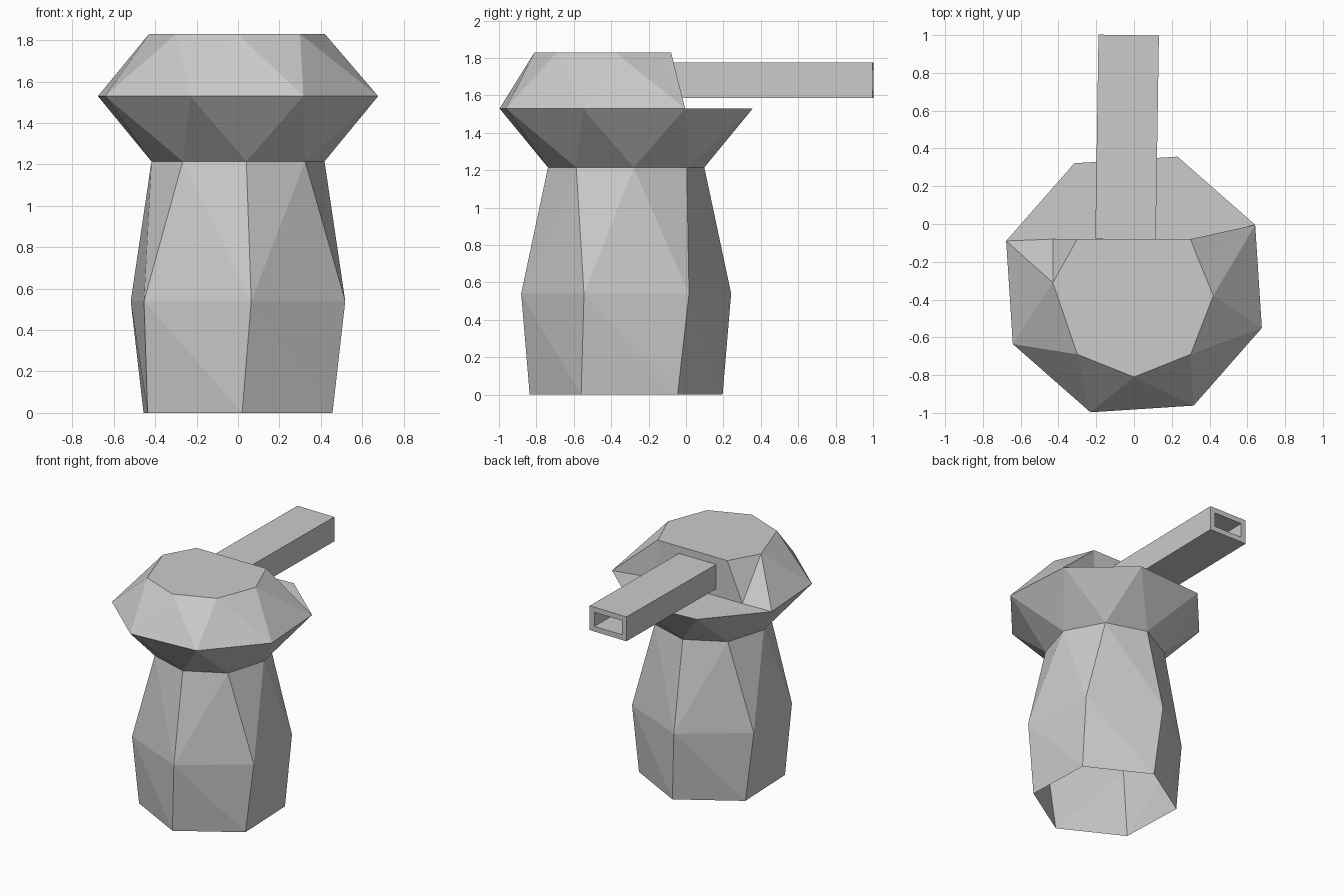
import bpy, bmesh, math
from mathutils import Vector, Matrix

cube = bpy.data.objects.get("Cube")
if cube:
    bpy.data.objects.remove(cube, do_unlink=True)

grey = bpy.data.materials.new("plain_grey")
grey.use_nodes = True
grey.diffuse_color = (0.6, 0.6, 0.6, 1)
grey.node_tree.nodes["Principled BSDF"].inputs["Base Color"].default_value = (0.6, 0.6, 0.6, 1)

CENTRE_Y = -0.32
TOP, DECK, BACK = 1.83, 1.53, -0.08


def ring(bm, sides, radius, phase, z):
    """Regular polygon of vertices, starting near the front."""
    verts = []
    for i in range(sides):
        a = math.radians(phase + 360 * i / sides)
        verts.append(bm.verts.new((radius * math.cos(a), CENTRE_Y + radius * math.sin(a), z)))
    return verts


def stitch(bm, low, high, closed=True):
    """Join two rows of vertices with triangles along the shortest diagonals."""
    if closed:
        low, high = low + low[:1], high + high[:1]
    i = j = 0
    while i < len(low) - 1 or j < len(high) - 1:
        go_low = math.inf if i == len(low) - 1 else (low[i + 1].co - high[j].co).length
        go_high = math.inf if j == len(high) - 1 else (high[j + 1].co - low[i].co).length
        if go_low < go_high:
            bm.faces.new((low[i], low[i + 1], high[j]))
            i += 1
        else:
            bm.faces.new((low[i], high[j + 1], high[j]))
            j += 1


def finish(bm, name):
    bmesh.ops.recalc_face_normals(bm, faces=bm.faces)
    mesh = bpy.data.meshes.new(name)
    bm.to_mesh(mesh)
    bm.free()
    mesh.materials.append(grey)
    obj = bpy.data.objects.new(name, mesh)
    bpy.context.collection.objects.link(obj)
    return obj


# Body: open-bottomed hexagonal base tapering to an octagonal neck
bm = bmesh.new()
base = ring(bm, 6, 0.516, -87.8, 0)
waist = ring(bm, 6, 0.565, -83.5, 0.54)
neck = ring(bm, 8, 0.42, -84.5, 1.215)
stitch(bm, base, waist)
stitch(bm, waist, neck)
finish(bm, "body")

# Head: flared underside, cut crown and open deck at the back
bm = bmesh.new()
collar = ring(bm, 8, 0.42, -84.5, 1.215)
rim = ring(bm, 8, 0.715, -63.8, DECK)
stitch(bm, collar, rim)


def v(x, y, z):
    return bm.verts.new((x, y, z))


crown = [v(x, y, TOP) for x, y in ((-0.43, -0.31), (-0.30, -0.69), (0, -0.81),
                                   (0.30, -0.69), (0.42, -0.38), (0.33, -0.16))]
rim_front = rim[5:] + rim[:3]
rim_back = rim[3:5]
stitch(bm, rim_front, crown, closed=False)
top_r, top_l = v(0.30, BACK, TOP), v(-0.30, BACK, TOP)
foot_r, foot_l = v(0.30, BACK, DECK), v(-0.43, BACK, DECK)
for face in (crown + [top_r, top_l],
             [rim_front[0], crown[0], foot_l],
             [crown[0], top_l, foot_l],
             [top_l, top_r, foot_r, foot_l],
             [crown[-1], rim_front[-1], top_r],
             [top_r, rim_front[-1], foot_r],
             [foot_l, foot_r, rim_front[-1]] + rim_back + [rim_front[0]]):
    bm.faces.new(face)
finish(bm, "head")

# Barrel: hollow rectangular tube pointing backwards
bm = bmesh.new()
LENGTH, HALF_W, HALF_H, WALL = 1.08, 0.16, 0.095, 0.04


def loop(y, inset):
    w, h = HALF_W - inset, HALF_H - inset
    return [bm.verts.new((sx * w, y, sz * h)) for sx, sz in ((-1, -1), (1, -1), (1, 1), (-1, 1))]


loops = [loop(0, 0), loop(LENGTH, 0), loop(LENGTH, WALL), loop(0, WALL)]
for k in range(4):
    a, b = loops[k], loops[(k + 1) % 4]
    for n in range(4):
        m = (n + 1) % 4
        bm.faces.new((a[n], a[m], b[m], b[n]))
bm.transform(Matrix.Translation(Vector((-0.045, BACK, 1.68))) @ Matrix.Rotation(math.radians(-0.9), 4, "Z"))
finish(bm, "barrel")
